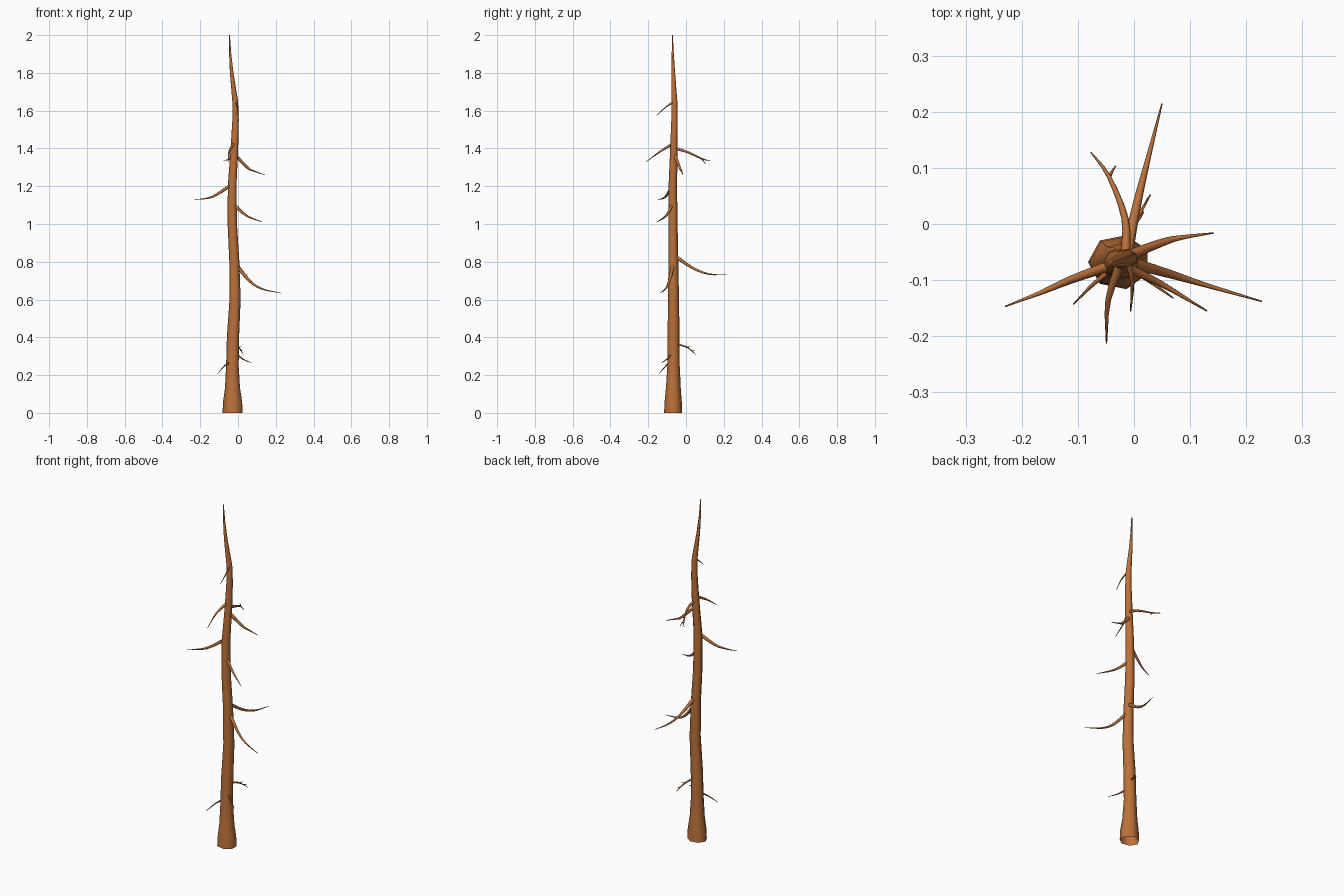
import bpy, bmesh, math
from mathutils import Vector

if "Cube" in bpy.data.objects:
    bpy.data.objects.remove(bpy.data.objects["Cube"])

bark = bpy.data.materials.new("bark_brown")
bark.diffuse_color = (0.50, 0.165, 0.042, 1)
bark.use_nodes = True
bark.node_tree.nodes["Principled BSDF"].inputs["Base Color"].default_value = bark.diffuse_color


def smooth_path(pts, steps):
    """Catmull-Rom curve through tuples of any length."""
    p = [Vector(q) for q in pts]
    p = [2 * p[0] - p[1]] + p + [2 * p[-1] - p[-2]]
    out = []
    for i in range(1, len(p) - 2):
        a, b, c, d = p[i - 1:i + 3]
        for s in range(steps):
            t = s / steps
            out.append(0.5 * (2 * b + (c - a) * t + (2 * a - 5 * b + 4 * c - d) * t ** 2
                              + (3 * b - a - 3 * c + d) * t ** 3))
    return out + [p[-2]]


def make_object(name, rings):
    """Skin closed rings into a tube with a capped tip."""
    bm = bmesh.new()
    loops = [[bm.verts.new(v) for v in r] for r in rings]
    n = len(loops[0])
    for a, b in zip(loops, loops[1:]):
        for i in range(n):
            j = (i + 1) % n
            bm.faces.new((a[i], a[j], b[j], b[i]))
    bm.faces.new(loops[-1])
    bmesh.ops.recalc_face_normals(bm, faces=bm.faces[:])
    for f in bm.faces:
        f.smooth = True
    me = bpy.data.meshes.new(name)
    bm.to_mesh(me)
    bm.free()
    me.materials.append(bark)
    ob = bpy.data.objects.new(name, me)
    bpy.context.collection.objects.link(ob)


def branch(name, pts, r0, r1=0.0012, sides=6):
    path = smooth_path(pts, 3)
    rings = []
    for k, c in enumerate(path):
        t = (path[min(k + 1, len(path) - 1)] - path[max(k - 1, 0)]).normalized()
        side = t.cross(Vector((0, 0, 1))).normalized()
        up = side.cross(t)
        r = r0 + (r1 - r0) * k / (len(path) - 1)
        rings.append([c + r * (math.cos(a) * side + math.sin(a) * up)
                      for a in (2 * math.pi * i / sides for i in range(sides))])
    make_object(name, rings)


# trunk: height, centre x, centre y, radius
trunk = [(0, -.026, -.068, .056), (.06, -.026, -.068, .053), (.13, -.027, -.067, .042),
         (.25, -.028, -.066, .035), (.4, -.025, -.066, .034), (.6, -.014, -.066, .031),
         (.8, -.018, -.067, .028), (1.0, -.029, -.069, .026), (1.2, -.030, -.070, .024),
         (1.4, -.018, -.064, .021), (1.55, -.012, -.061, .018), (1.65, -.014, -.061, .016),
         (1.8, -.033, -.067, .010), (1.9, -.041, -.070, .006), (2.0, -.045, -.072, .0025)]
rings = []
for z, x, y, r in trunk:
    flat = 0.88 if z < 0.1 else 0.96
    rings.append([Vector((x + r * math.cos(a), y + flat * r * math.sin(a), z))
                  for a in (math.pi + 2 * math.pi * i / 7 for i in range(7))])
make_object("trunk", rings)

# drooping branches, from the trunk out to the tip
branches = [
    ("low_left", [(-.03, -.075, .275), (-.07, -.105, .25), (-.108, -.143, .208)], .006),
    ("low_right", [(-.01, -.075, .315), (.025, -.1, .285), (.07, -.132, .265)], .006),
    ("mid_right", [(-.01, -.068, .785), (.06, -.088, .70), (.125, -.108, .657), (.228, -.138, .634)], .011),
    ("mid_back", [(-.015, -.065, .835), (.005, .034, .768), (.026, .12, .735), (.05, .215, .731)], .011),
    ("upper_right", [(-.03, -.07, 1.11), (.045, -.105, 1.044), (.13, -.155, 1.01)], .010),
    ("upper_left", [(-.025, -.068, 1.215), (-.114, -.1, 1.155), (-.165, -.122, 1.136), (-.23, -.147, 1.129)], .010),
    ("high_right", [(-.02, -.06, 1.37), (.05, -.033, 1.298), (.085, -.024, 1.28), (.142, -.016, 1.26)], .010),
    ("high_front", [(-.02, -.06, 1.43), (-.046, -.135, 1.385), (-.049, -.212, 1.328)], .009),
    ("top_front", [(-.012, -.06, 1.65), (-.003, -.105, 1.62), (-.006, -.155, 1.575)], .006),
    ("high_back", [(-.015, -.055, 1.40), (-.016, .01, 1.38), (-.045, .085, 1.345), (-.077, .128, 1.335)], .009),
    ("low_back", [(-.02, -.05, .365), (.0, .0, .35), (.014, .025, .333), (.029, .052, .308)], .006),
]
for name, pts, r in branches:
    branch(name + "_branch", pts, r)

# small twigs forking from the two back branches
branch("high_back_twig", [(-.045, .083, 1.345), (-.04, .092, 1.335), (-.033, .103, 1.318)], .004)
branch("low_back_twig", [(.0, .0, .35), (.01, .01, .35), (.017, .022, .352)], .003)
branch("low_back_end_twig", [(.014, .025, .333), (.02, .035, .33), (.024, .046, .329)], .0025)
